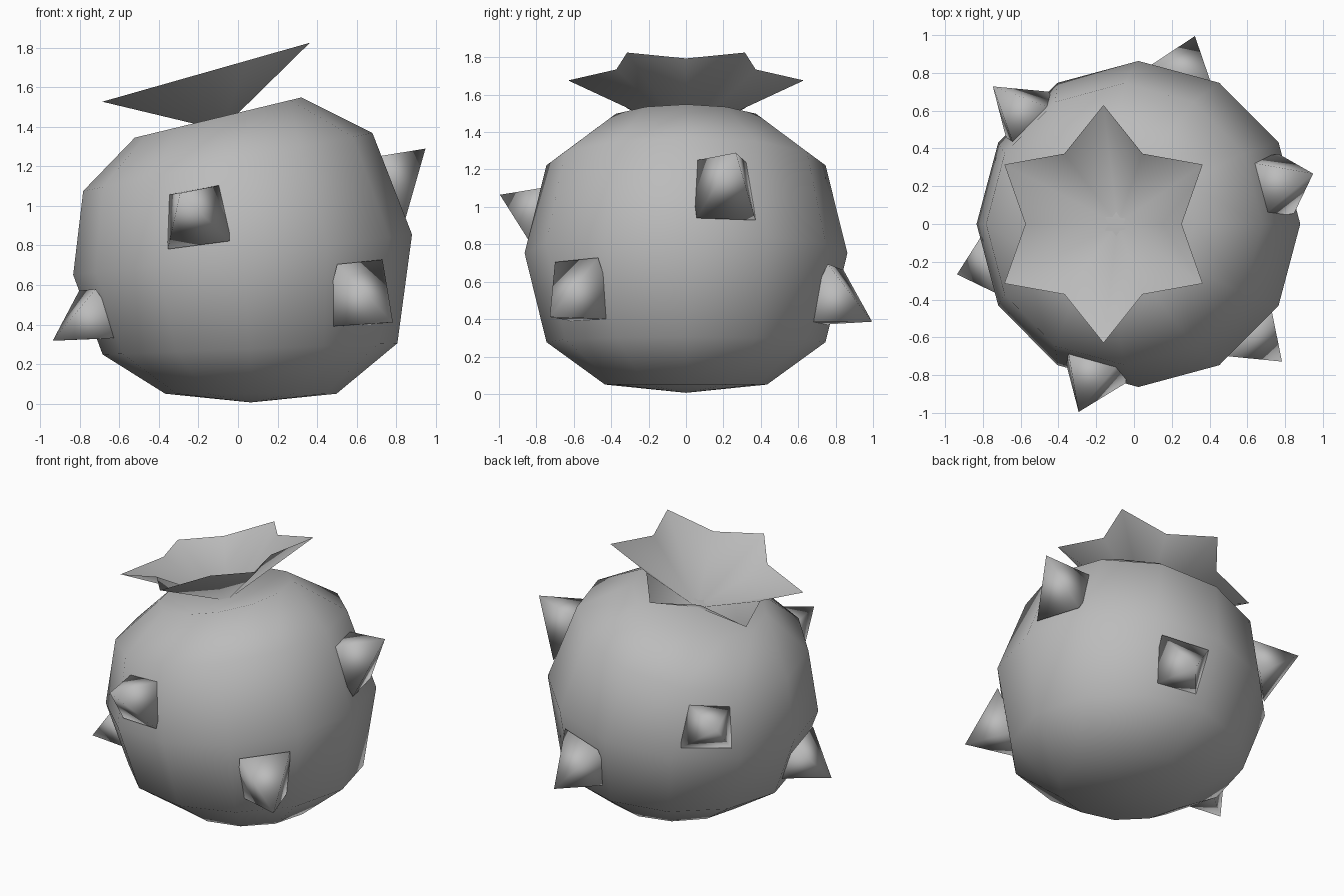
import bpy, bmesh
from math import sin, cos, radians, pi
from mathutils import Vector, Matrix

if "Cube" in bpy.data.objects:
    bpy.data.objects.remove(bpy.data.objects["Cube"])

BASE, LEAN, SHIFT = 0.05, 0.168, 0.065   # bend start, bend per unit, x offset

grey = bpy.data.materials.new("plain grey")
grey.use_nodes = True
grey.diffuse_color = (0.5, 0.5, 0.5, 1)
grey.node_tree.nodes["Principled BSDF"].inputs["Base Color"].default_value = (0.5, 0.5, 0.5, 1)


def bend(p):
    """Lean a point progressively towards -x with height."""
    t = p.z - BASE
    a = LEAN * t
    spine_x = SHIFT - (1 - cos(a)) / LEAN
    spine_z = BASE + sin(a) / LEAN
    return Vector((spine_x + p.x * cos(a), p.y, spine_z + p.x * sin(a)))


def finish(name, bm):
    bmesh.ops.recalc_face_normals(bm, faces=bm.faces)
    for v in bm.verts:
        v.co = bend(v.co)
    for f in bm.faces:
        f.smooth = True
    mesh = bpy.data.meshes.new(name)
    bm.to_mesh(mesh)
    bm.free()
    mesh.materials.append(grey)
    obj = bpy.data.objects.new(name, mesh)
    bpy.context.collection.objects.link(obj)
    return obj


def ring(bm, radii, z):
    n = len(radii)
    return [bm.verts.new((r * cos(2 * pi * i / n), r * sin(2 * pi * i / n), z))
            for i, r in enumerate(radii)]


def fan(bm, loop, tip):
    for a, b in zip(loop, loop[1:] + loop[:1]):
        bm.faces.new((a, b, tip))


# Round body, slightly dented on top
bm = bmesh.new()
rings = [ring(bm, [r] * 12, z) for r, z in
         ((0.433, 0.05), (0.746, 0.277), (0.863, 0.755), (0.746, 1.23), (0.433, 1.46))]
for low, high in zip(rings, rings[1:]):
    for i in range(12):
        j = (i + 1) % 12
        bm.faces.new((low[i], low[j], high[j], high[i]))
fan(bm, rings[0], bm.verts.new((0, 0, 0.006)))
fan(bm, rings[-1], bm.verts.new((0, 0, 1.42)))
finish("body", bm)

# Star-shaped open crown
bm = bmesh.new()
star = ring(bm, [0.43, 0.63] * 6, 1.697)
fan(bm, star, bm.verts.new((0, 0, 1.395)))
crown = finish("star_crown", bm)
crown.data.flip_normals()
if crown.data.polygons[0].normal.z < 0:
    crown.data.flip_normals()

# Six pyramid spikes, alternately high and low
for k in range(6):
    side = 1 if k % 2 == 0 else -1
    angle, pitch = radians(15 + 60 * k), radians(27) * side
    tip = Vector((1.03, 0, 0.745 + 0.373 * side))
    axis = Vector((cos(pitch), 0, sin(pitch)))
    up = Vector((-sin(pitch), 0, cos(pitch)))
    centre = tip - axis * 0.31
    bm = bmesh.new()
    base = [bm.verts.new(centre + up * (0.163 * u) + Vector((0, 0.163 * w, 0)))
            for u, w in ((1, 1), (1, -1), (-1, -1), (-1, 1))]
    fan(bm, base, bm.verts.new(tip))
    bm.faces.new(base)
    bmesh.ops.transform(bm, matrix=Matrix.Rotation(angle, 4, "Z"), verts=bm.verts)
    finish(f"spike_{k + 1}", bm)
